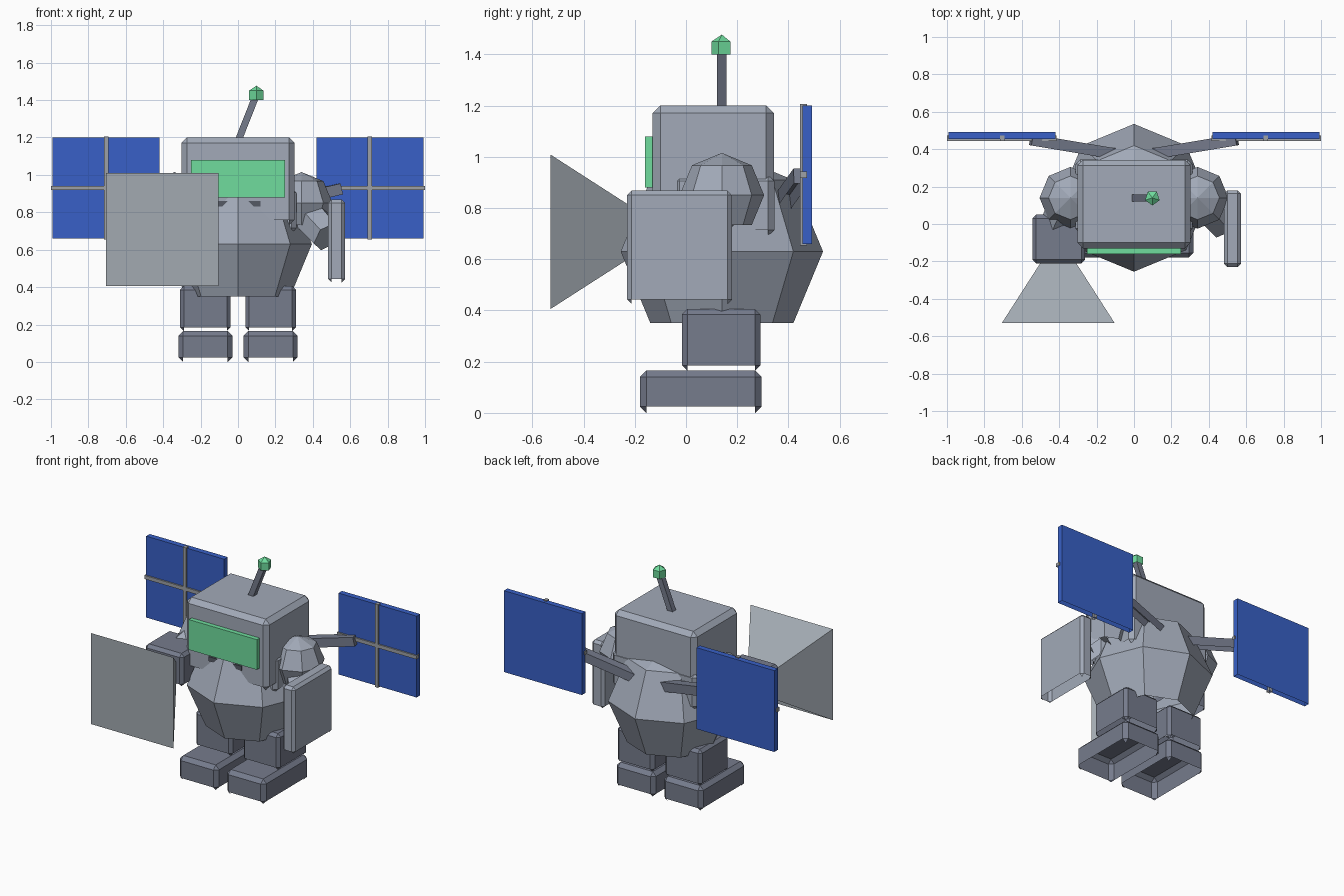
import bpy, bmesh, math
from mathutils import Vector, Matrix

cube = bpy.data.objects.get("Cube")
if cube:
    bpy.data.objects.remove(cube)


def material(name, r, g, b):
    m = bpy.data.materials.new(name)
    m.use_nodes = True
    m.diffuse_color = (r, g, b, 1)
    m.node_tree.nodes["Principled BSDF"].inputs["Base Color"].default_value = (r, g, b, 1)
    return m


LIGHT = material("light steel", .36, .40, .48)
DARK = material("dark steel", .18, .20, .265)
HORN = material("dish grey", .36, .40, .44)
TRIM = material("trim grey", .34, .355, .38)
BLUE = material("solar blue", .04, .118, .57)
GREEN = material("glow green", .16, .72, .34)
SHADE = material("mouth grey", .09, .10, .13)


def finish(name, bm, mat):
    # Shells are open underneath: drop the faces that look down
    bm.normal_update()
    down = [f for f in bm.faces if f.normal.z < -.65]
    bmesh.ops.delete(bm, geom=down, context='FACES')
    mesh = bpy.data.meshes.new(name)
    bm.to_mesh(mesh)
    bm.free()
    mesh.materials.append(mat)
    ob = bpy.data.objects.new(name, mesh)
    bpy.context.scene.collection.objects.link(ob)
    return ob


def box(name, x, y, z, mat, bevel=0):
    """Box from three (low, high) ranges, with chamfered edges."""
    bm = bmesh.new()
    bmesh.ops.create_cube(bm, size=1)
    lo, hi = (Vector(c) for c in zip(x, y, z))
    bm.transform(Matrix.Translation((lo + hi) / 2) @ Matrix.Diagonal(hi - lo).to_4x4())
    if bevel:
        bmesh.ops.bevel(bm, geom=bm.edges[:], offset=bevel, segments=1,
                        affect='EDGES', profile=.5)
    return finish(name, bm, mat)


def ball(name, centre, radius, mat):
    bm = bmesh.new()
    bmesh.ops.create_uvsphere(bm, u_segments=8, v_segments=4, radius=radius,
                              matrix=Matrix.Translation(centre))
    return finish(name, bm, mat)


def rod(name, a, b, r1, r2, sides, mat, turn=0):
    """Straight or tapered prism between two points."""
    a, b = Vector(a), Vector(b)
    bm = bmesh.new()
    bmesh.ops.create_cone(bm, cap_ends=True, segments=sides, radius1=r1, radius2=r2,
                          depth=(b - a).length)
    rot = (b - a).to_track_quat('Z', 'Y').to_matrix().to_4x4()
    bm.transform(Matrix.Translation((a + b) / 2) @ rot @ Matrix.Rotation(turn, 4, 'Z'))
    bmesh.ops.remove_doubles(bm, verts=bm.verts[:], dist=.0005)
    return finish(name, bm, mat)


QUARTER = math.pi / 4

# Torso and head
ball("body", (0, .14, .63), .395, LIGHT)
box("collar", (-.312, .312), (-.05, .345), (.69, .93), LIGHT, .025)
box("head", (-.303, .303), (-.13, .343), (.73, 1.2), LIGHT, .03)
box("visor", (-.25, .25), (-.16, -.125), (.88, 1.08), GREEN)
box("mouth", (-.12, .12), (-.137, -.129), (.83, .86), SHADE)

# Antenna with a faceted tip
rod("antenna", (0, .14, 1.18), (.095, .14, 1.42), .026, .026, 4, DARK, QUARTER)
rod("antenna_tip", (.098, .14, 1.4), (.098, .14, 1.45), .041, .041, 5, GREEN)
rod("antenna_tip_point", (.098, .14, 1.45), (.098, .14, 1.477), .041, 0, 5, GREEN)

# Mirrored parts
for side, s in (("left", 1), ("right", -1)):
    def mx(lo, hi):
        return tuple(sorted((s * lo, s * hi)))

    box(side + "_foot", mx(.03, .318), (-.18, .295), (0, .165), DARK, .025)
    box(side + "_leg", mx(.04, .31), (-.015, .29), (.165, .405), DARK, .02)
    ball(side + "_shoulder", (s * .34, .14, .85), .165, LIGHT)

    # Solar wing with its cross frame and strut
    box(side + "_solar_panel", mx(.42, .993), (.455, .492), (.66, 1.2), BLUE)
    box(side + "_frame_upright", mx(.693, .717), (.445, .472), (.654, 1.206), TRIM)
    box(side + "_frame_crossbar", mx(.414, 1), (.445, .472), (.918, .942), TRIM)
    rod(side + "_wing_strut", (s * .1, .375, .82), (s * .55, .45, .925),
        .042, .042, 4, DARK, QUARTER)

# Left arm ends in a flat shield
rod("left_upper_arm", (.36, .13, .8), (.48, 0, .67), .1, .09, 6, LIGHT)
box("left_shield", (.482, .572), (-.23, .18), (.425, .868), LIGHT, .018)

# Right arm ends in a square horn
rod("right_upper_arm", (-.36, .13, .85), (-.43, -.02, .76), .1, .09, 6, LIGHT)
box("right_forearm", (-.543, -.262), (-.21, .05), (.64, .858), DARK, .02)
rod("square_horn", (-.405, -.53, .707), (-.405, -.06, .707),
    .302 * math.sqrt(2), 0, 4, HORN, QUARTER)
